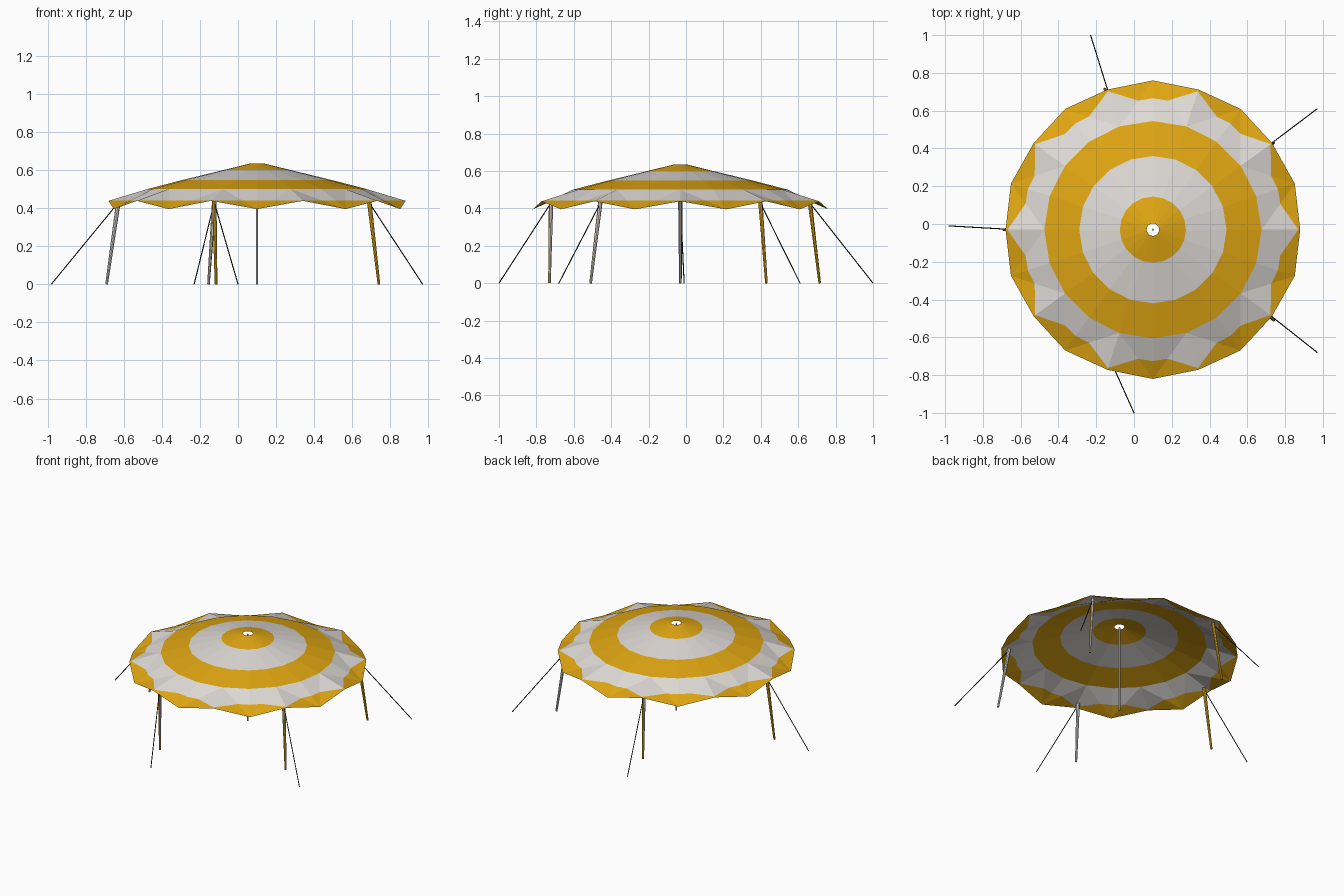
import bpy, bmesh, math
from mathutils import Vector, Matrix

if "Cube" in bpy.data.objects:
    bpy.data.objects.remove(bpy.data.objects["Cube"])

CX, CY = 0.10, -0.03          # canopy centre
SIDES = 20


def material(name, rgb):
    m = bpy.data.materials.new(name)
    m.diffuse_color = (*rgb, 1)
    m.use_nodes = True
    m.node_tree.nodes["Principled BSDF"].inputs["Base Color"].default_value = m.diffuse_color
    return m


orange = material("golden orange", (0.75, 0.385, 0.006))
white = material("warm white", (0.73, 0.70, 0.67))
black = material("black rope", (0.01, 0.01, 0.01))


def finish(bm, name, mats):
    me = bpy.data.meshes.new(name)
    bm.to_mesh(me)
    bm.free()
    for m in mats:
        me.materials.append(m)
    ob = bpy.data.objects.new(name, me)
    bpy.context.collection.objects.link(ob)
    return ob


def polar(r, angle, z):
    return Vector((CX + r * math.cos(angle), CY + r * math.sin(angle), z))


def rod(name, a, b, r1, r2, sides, mats, toward=None):
    """Tapered rod from a to b; faces turned to 'toward' take the second colour."""
    d = b - a
    bm = bmesh.new()
    mat = Matrix.Translation((a + b) / 2) @ d.to_track_quat('Z', 'Y').to_matrix().to_4x4()
    bmesh.ops.create_cone(bm, cap_ends=True, segments=sides, radius1=r1,
                          radius2=r2, depth=d.length, matrix=mat)
    bm.normal_update()
    if toward:
        for f in bm.faces:
            f.material_index = int(f.normal.dot(toward) > 0)
    return finish(bm, name, mats)


# Canopy: shallow open cone, then a pleated brim with alternating high and low points
bm = bmesh.new()
profile = [(0.033, 0.635), (0.175, 0.600), (0.39, 0.548), (0.575, 0.50)]
rings = []
for r, z in profile:
    rings.append([bm.verts.new(polar(r, math.tau * i / SIDES, z)) for i in range(SIDES)])
brim = []
for i in range(SIDES):
    r, z = (0.79, 0.395) if i % 2 else (0.78, 0.438)
    brim.append(bm.verts.new(polar(r, math.tau * i / SIDES, z)))
for inner, outer in zip(rings, rings[1:]):
    for i in range(SIDES):
        j = (i + 1) % SIDES
        bm.faces.new((inner[i], outer[i], outer[j], inner[j]))
top = rings[-1]
for i in range(SIDES):
    j = (i + 1) % SIDES
    if i % 2:     # low point first
        bm.faces.new((top[i], brim[i], top[j]))
        bm.faces.new((brim[i], brim[j], top[j]))
    else:
        bm.faces.new((top[i], brim[j], top[j]))
        bm.faces.new((top[i], brim[i], brim[j]))

# Stripes by height
bmesh.ops.bisect_plane(bm, geom=bm.verts[:] + bm.edges[:] + bm.faces[:], dist=0.0001,
                       plane_co=(0, 0, 0.441), plane_no=(0, 0, 1))
bm.normal_update()
for f in bm.faces:
    z = f.calc_center_median().z
    band = sum(z < h for h in (0.5995, 0.5475, 0.4995, 0.4405))
    f.material_index = band % 2
finish(bm, "canopy", [orange, white])

# Centre pole
rod("centre_pole", Vector((CX, CY, 0)), Vector((CX, CY, 0.63)), 0.006, 0.006, 8, [white])

# Leaning side poles (two-coloured) with guy ropes: angle, foot, rope peg, colour turn
supports = [
    (36, (0.74, 0.43), (0.97, 0.61), 0),
    (108, (-0.155, 0.715), (-0.23, 1.0), 0),
    (180, (-0.69, -0.03), (-0.98, -0.01), 0),
    (252, (-0.115, -0.73), (0.0, -1.0), 60),
    (324, (0.74, -0.51), (0.97, -0.68), 0),
]
for n, (deg, foot, peg, turn) in enumerate(supports, 1):
    a = math.radians(deg)
    head = polar(0.727, a, 0.44)
    t = a + math.radians(90 + turn)
    side = Vector((math.cos(t), math.sin(t), 0))
    rod(f"side_pole_{n}", Vector((*foot, 0)), head, 0.007, 0.012, 8, [orange, white], side)
    rod(f"guy_rope_{n}", Vector((*peg, 0)), head - Vector((0, 0, 0.01)), 0.003, 0.003, 5, [black])
